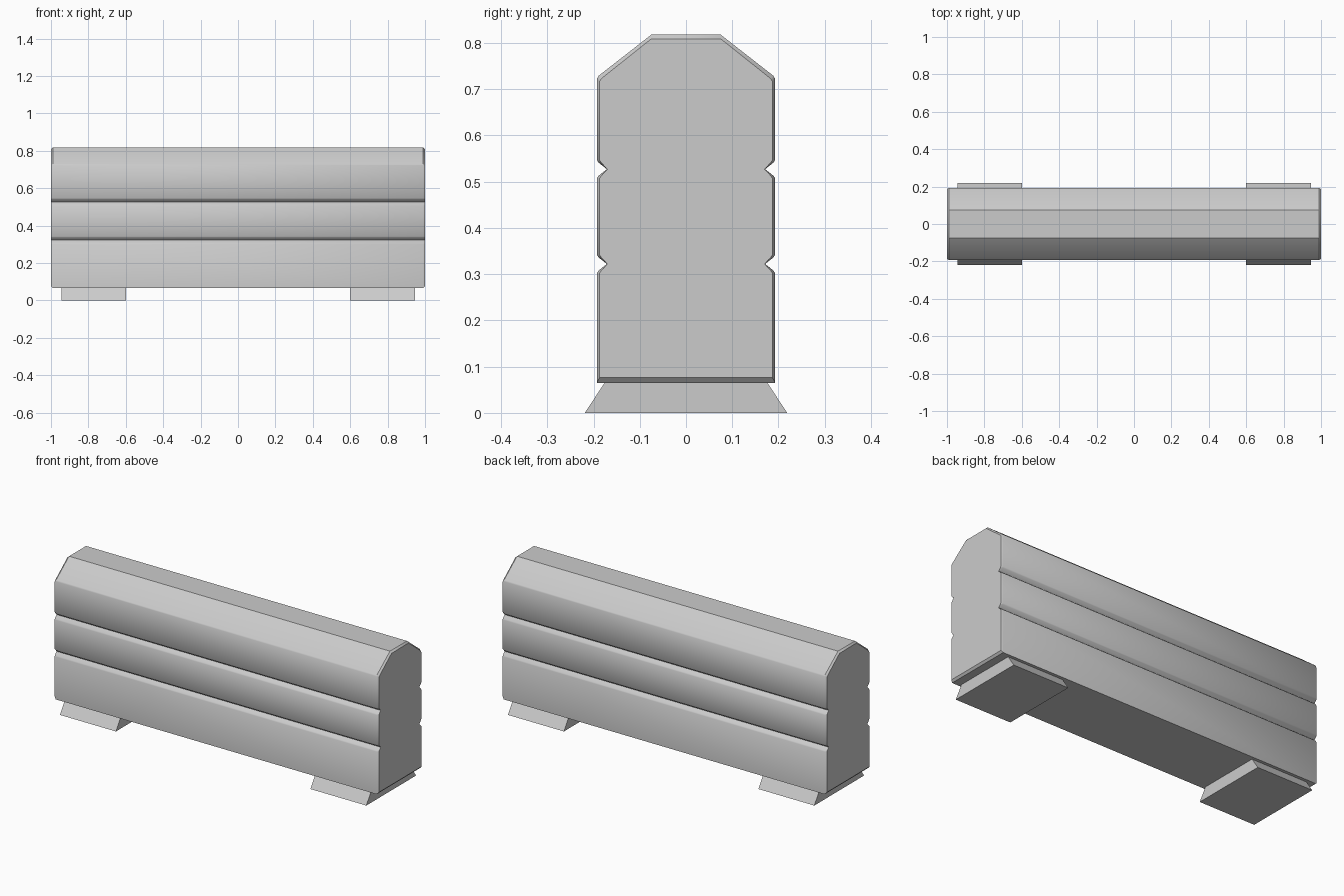
import bpy, bmesh
from math import radians

if "Cube" in bpy.data.objects:
    bpy.data.objects.remove(bpy.data.objects["Cube"])


def mirrored(half):
    """Close a right-hand half profile (bottom to top) with its mirror image."""
    return half + [(-y, z) for y, z in reversed(half)]


def loft(name, sections):
    """Skin a row of (x, profile) sections and cap both ends."""
    bm = bmesh.new()
    rings = [[bm.verts.new((x, y, z)) for y, z in prof] for x, prof in sections]
    n = len(rings[0])
    for a, b in zip(rings, rings[1:]):
        for i in range(n):
            j = (i + 1) % n
            bm.faces.new((a[i], a[j], b[j], b[i]))
    bm.faces.new(rings[0])
    bm.faces.new(rings[-1])
    bmesh.ops.recalc_face_normals(bm, faces=bm.faces[:])
    me = bpy.data.meshes.new(name)
    bm.to_mesh(me)
    bm.free()
    ob = bpy.data.objects.new(name, me)
    bpy.context.collection.objects.link(ob)
    return ob


W = 0.193          # half thickness of the barrier
BOTTOM, TOP = 0.065, 0.818


def body_half(inset):
    """Half profile with two V grooves and a chamfered top; inset 0..1 shrinks it."""
    w = W - 0.006 * inset
    pts = [(w, BOTTOM + 0.011 * inset)]
    for z in (0.322, 0.527):
        tip = 0.171 - 0.001 * inset
        pts += [(w, z - 0.020), (w - 0.004, z - 0.014), (tip, z),
                (w - 0.004, z + 0.014), (w, z + 0.020)]
    pts += [(w, 0.722 - 0.005 * inset), (w - 0.004, 0.729 - 0.006 * inset),
            (0.075, TOP - 0.009 * inset)]
    return pts


# Barrier body with narrow bevels around both end faces
full, small = mirrored(body_half(0)), mirrored(body_half(1))
body = loft("barrier_body", [(-1, small), (-0.99, full), (0.99, full), (1, small)])
bpy.context.view_layer.objects.active = body
body.select_set(True)
bpy.ops.object.shade_smooth_by_angle(angle=radians(32))

# Flared feet
foot = mirrored([(0.219, 0.0), (0.176, BOTTOM)])
for side, x0, x1 in (("left", -0.945, -0.6), ("right", 0.6, 0.945)):
    loft(side + "_foot", [(x0, foot), (x1, foot)])
